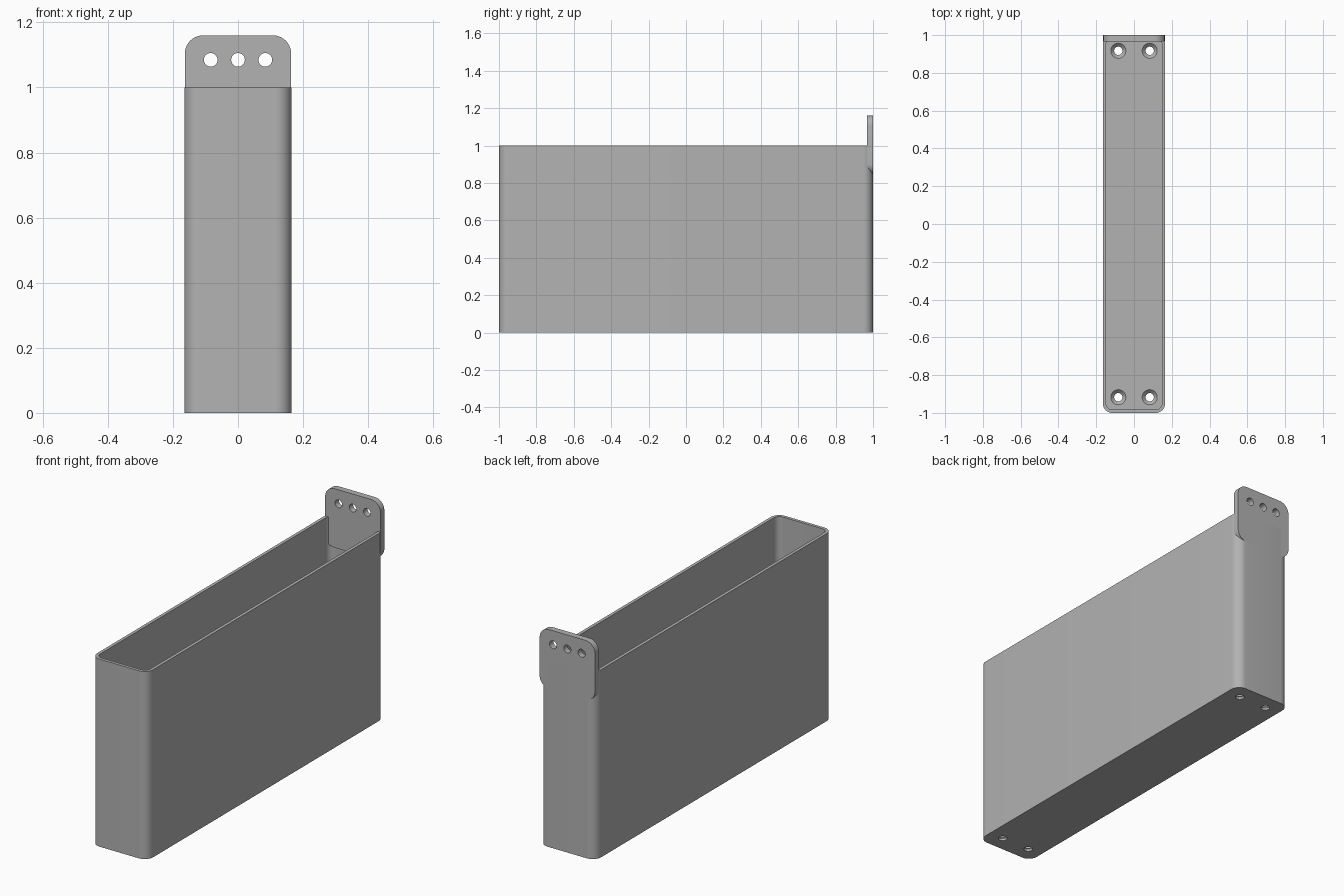
import bpy
import bmesh
from math import sin, cos, pi, radians
from mathutils import Matrix

cube = bpy.data.objects.get("Cube")
if cube:
    bpy.data.objects.remove(cube, do_unlink=True)

HALF_W, HALF_L, HEIGHT = 0.165, 1.0, 1.0
WALL, FLOOR, CORNER = 0.017, 0.03, 0.05
TAB_FRONT, TAB_LOW, TAB_HIGH = 0.967, 0.845, 1.16

grey = bpy.data.materials.new("plain grey")
grey.use_nodes = True
colour = (0.45, 0.45, 0.45, 1)
grey.diffuse_color = colour
grey.node_tree.nodes["Principled BSDF"].inputs["Base Color"].default_value = colour


def rounded_rect(hx, hy, r, steps=10):
    """Counter-clockwise outline of a rounded rectangle."""
    centres = [(hx - r, hy - r), (r - hx, hy - r), (r - hx, r - hy), (hx - r, r - hy)]
    return [(cx + r * cos(a), cy + r * sin(a))
            for q, (cx, cy) in enumerate(centres)
            for a in [(q + i / steps) * pi / 2 for i in range(steps + 1)]]


def finish(name, bm, matrix=Matrix()):
    bmesh.ops.recalc_face_normals(bm, faces=bm.faces)
    mesh = bpy.data.meshes.new(name)
    bm.to_mesh(mesh)
    bm.free()
    mesh.transform(matrix)
    mesh.materials.append(grey)
    obj = bpy.data.objects.new(name, mesh)
    bpy.context.collection.objects.link(obj)
    return obj


def loft(name, sections, matrix=Matrix()):
    """Closed solid through (outline, height) sections."""
    bm = bmesh.new()
    rings = [[bm.verts.new((x, y, z)) for x, y in pts] for pts, z in sections]
    n = len(rings[0])
    for a, b in zip(rings, rings[1:]):
        for i in range(n):
            j = (i + 1) % n
            bm.faces.new((a[i], a[j], b[j], b[i]))
    bm.faces.new(rings[0])
    bm.faces.new(rings[-1])
    return finish(name, bm, matrix)


def circle(r, n=32):
    return [(r * cos(2 * pi * i / n), r * sin(2 * pi * i / n)) for i in range(n)]


def cut(target, cutters):
    for cutter in cutters:
        mod = target.modifiers.new("cut", 'BOOLEAN')
        mod.operation, mod.solver, mod.object = 'DIFFERENCE', 'EXACT', cutter
        bpy.context.view_layer.objects.active = target
        bpy.ops.object.modifier_apply(modifier=mod.name)
        bpy.data.objects.remove(cutter, do_unlink=True)


def smooth(obj):
    bpy.ops.object.select_all(action='DESELECT')
    obj.select_set(True)
    bpy.context.view_layer.objects.active = obj
    bpy.ops.object.shade_smooth_by_angle(angle=radians(30))


# Open bin: one solid running up the outside, over the rim and down to the floor
outer = rounded_rect(HALF_W, HALF_L, CORNER)
inner = rounded_rect(HALF_W - WALL, HALF_L - WALL, CORNER - WALL)
bin_body = loft("bin_body", [(outer, 0), (outer, HEIGHT), (inner, HEIGHT), (inner, FLOOR)])

# Countersunk screw holes in the floor
cut(bin_body, [
    loft("floor_hole_cutter",
         [(circle(0.022), -0.02), (circle(0.022), 0.012),
          (circle(0.04), FLOOR), (circle(0.04), FLOOR + 0.02)],
         Matrix.Translation((x, y, 0)))
    for x in (-0.083, 0.083) for y in (-0.917, 0.917)])
smooth(bin_body)

# Hanging tab on the back wall, with three through holes
upright = Matrix.Rotation(pi / 2, 4, 'X')
half_h = (TAB_HIGH - TAB_LOW) / 2
tab_outline = rounded_rect(0.163, half_h, 0.055)
hanging_tab = loft("hanging_tab",
                   [(tab_outline, -HALF_L), (tab_outline, -TAB_FRONT)],
                   Matrix.Translation((0, 0, TAB_LOW + half_h)) @ upright)
cut(hanging_tab, [
    loft("tab_hole_cutter", [(circle(0.021), -1.1), (circle(0.021), -0.9)],
         Matrix.Translation((x, 0, 1.085)) @ upright)
    for x in (-0.084, 0, 0.084)])
smooth(hanging_tab)
